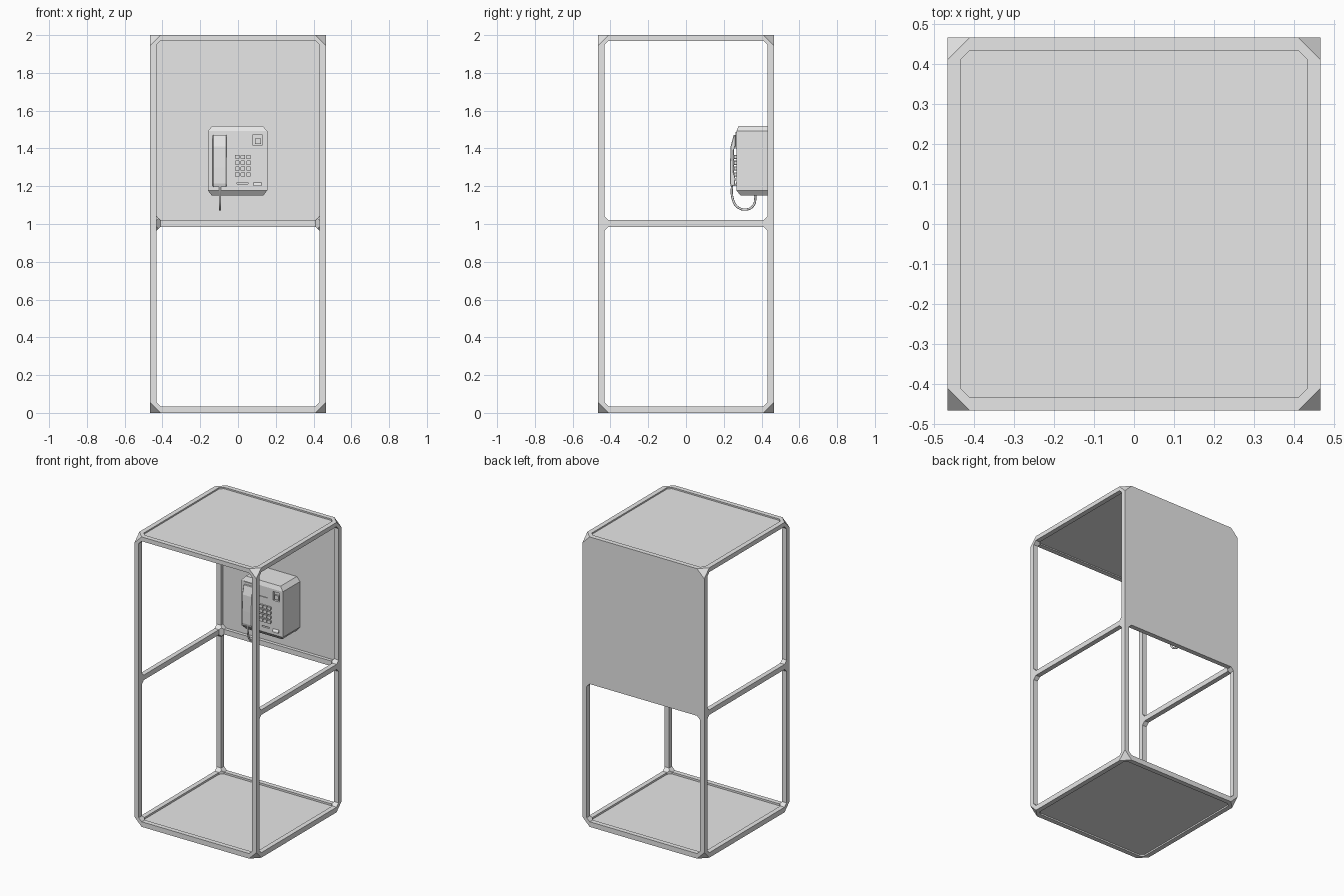
import bpy, bmesh
from mathutils import Vector

if "Cube" in bpy.data.objects:
    bpy.data.objects.remove(bpy.data.objects["Cube"], do_unlink=True)

grey = bpy.data.materials.new("light_grey_metal")
grey.use_nodes = True
GREY = (0.8, 0.8, 0.8, 1)
grey.diffuse_color = GREY
grey.node_tree.nodes["Principled BSDF"].inputs["Base Color"].default_value = GREY


def finish(bm, name):
    bmesh.ops.recalc_face_normals(bm, faces=bm.faces)
    mesh = bpy.data.meshes.new(name)
    bm.to_mesh(mesh)
    bm.free()
    mesh.materials.append(grey)
    ob = bpy.data.objects.new(name, mesh)
    bpy.context.collection.objects.link(ob)
    return ob


def prism_bm(profile, axis, start, end):
    """Extrude a 2D outline along an axis; outline uses the other two axes in order."""
    bm = bmesh.new()
    verts = []
    for point in profile:
        co = list(point)
        co.insert(axis, start)
        verts.append(bm.verts.new(co))
    face = bm.faces.new(verts)
    made = bmesh.ops.extrude_face_region(bm, geom=[face])["geom"]
    move = Vector((0, 0, 0))
    move[axis] = end - start
    bmesh.ops.translate(bm, vec=move, verts=[v for v in made if isinstance(v, bmesh.types.BMVert)])
    return bm


def rect(a0, a1, b0, b1, c=0.0):
    """Rectangle outline with its corners cut by c."""
    if c == 0:
        return [(a0, b0), (a1, b0), (a1, b1), (a0, b1)]
    return [(a0 + c, b0), (a1 - c, b0), (a1, b0 + c), (a1, b1 - c),
            (a1 - c, b1), (a0 + c, b1), (a0, b1 - c), (a0, b0 + c)]


def prism(name, profile, axis, start, end):
    return finish(prism_bm(profile, axis, start, end), name)


def slice_off(bm, point, normal):
    geom = bm.verts[:] + bm.edges[:] + bm.faces[:]
    cut = bmesh.ops.bisect_plane(bm, geom=geom, plane_co=point, plane_no=normal, clear_outer=True)
    edges = [e for e in cut["geom_cut"] if isinstance(e, bmesh.types.BMEdge)]
    bmesh.ops.holes_fill(bm, edges=edges)


def carve(ob, cutters):
    bpy.context.view_layer.objects.active = ob
    for cutter in cutters:
        mod = ob.modifiers.new("opening", "BOOLEAN")
        mod.operation = "DIFFERENCE"
        mod.solver = "EXACT"
        mod.object = cutter
        bpy.ops.object.modifier_apply(modifier=mod.name)
        bpy.data.objects.remove(cutter, do_unlink=True)


# Booth frame: block with clipped corners, carved into posts, rails and sheets
W, I, C = 0.465, 0.432, 0.022
LOW, HIGH = 0.035, 1.97
bm = prism_bm(rect(-W, W, -W, W), 2, 0, 2)
for sx in (-1, 1):
    for sy in (-1, 1):
        for z, sz in ((0, -1), (2, 1)):
            corner = Vector((sx * W, sy * W, z - sz * 0.055))
            slice_off(bm, corner, Vector((sx, sy, sz)))
frame = finish(bm, "booth_frame")
lower = rect(-I, I, LOW, 0.985, C)
upper = rect(-I, I, 1.02, HIGH, C)
plan = rect(-I, I, -I, I, C)
carve(frame, [
    prism("side_low", lower, 0, -1, 1),
    prism("side_high", upper, 0, -1, 1),
    prism("front_opening", rect(-I, I, LOW, HIGH, C), 1, -1, 0.1),
    prism("back_low", lower, 1, 0, 1),
    prism("back_high", upper, 1, 0, W - 0.01),
    prism("interior", plan, 2, 0.022, 1.978),
    prism("roof_recess", plan, 2, 1.99, 3),
    prism("floor_recess", plan, 2, -1, 0.01),
])

# Telephone housing
FACE = 0.267
outline = [(-0.14, 1.152), (0.135, 1.152), (0.155, 1.178), (0.155, 1.492), (0.13, 1.52),
           (-0.135, 1.52), (-0.16, 1.492), (-0.16, 1.178)]
bm = prism_bm(outline, 1, FACE, W - 0.005)
slice_off(bm, Vector((0, FACE, 1.492)), Vector((0, -1, 0.4)))
slice_off(bm, Vector((0, FACE, 1.178)), Vector((0, -1, -0.8)))
housing = finish(bm, "phone_housing")
carve(housing, [
    prism("display_cut", rect(-0.035, 0.045, 1.418, 1.475, 0.004), 1, 0.2, FACE + 0.005),
    prism("coin_cut", rect(0.08, 0.128, 1.415, 1.475), 1, 0.2, FACE + 0.015),
    prism("card_cut", rect(-0.005, 0.052, 1.211, 1.219), 1, 0.2, FACE + 0.015),
])
prism("coin_plate", rect(0.09, 0.122, 1.423, 1.452), 1, FACE + 0.002, FACE + 0.02)
prism("coin_return", [(FACE + 0.01, 1.2), (FACE - 0.01, 1.2), (FACE - 0.008, 1.21), (FACE + 0.01, 1.232)],
      0, 0.082, 0.125)

# Keypad buttons
for row in range(4):
    for col in range(3):
        x, z = -0.004 + col * 0.03, 1.262 + row * 0.031
        prism("keypad_button", rect(x - 0.012, x + 0.012, z - 0.011, z + 0.011, 0.003),
              1, FACE - 0.012, FACE + 0.005)

# Handset, its cradle and its cord
prism("handset_cradle", rect(-0.14, -0.052, 1.4, 1.488), 1, FACE - 0.006, FACE + 0.005)
grip = [(0.262, 1.472), (0.252, 1.47), (0.236, 1.41), (0.233, 1.3), (0.233, 1.215), (0.238, 1.197),
        (0.258, 1.205), (0.262, 1.24), (0.253, 1.27), (0.253, 1.39), (0.262, 1.415)]
bm = prism_bm(grip, 0, -0.134, -0.06)
bmesh.ops.recalc_face_normals(bm, faces=bm.faces)
rims = [e for e in bm.edges if abs(e.verts[0].co.x - e.verts[1].co.x) < 0.001]
bmesh.ops.bevel(bm, geom=rims, offset=0.003, segments=1, affect="EDGES")
finish(bm, "handset")

curve = bpy.data.curves.new("handset_cord", "CURVE")
curve.dimensions = "3D"
curve.bevel_depth = 0.006
curve.bevel_resolution = 2
curve.use_fill_caps = True
path = [(0.243, 1.21), (0.246, 1.14), (0.27, 1.092), (0.32, 1.077), (0.358, 1.1), (0.367, 1.16)]
spline = curve.splines.new("BEZIER")
spline.bezier_points.add(len(path) - 1)
for point, (y, z) in zip(spline.bezier_points, path):
    point.co = (-0.095, y, z)
    point.handle_left_type = point.handle_right_type = "AUTO"
curve.materials.append(grey)
cord = bpy.data.objects.new("handset_cord", curve)
bpy.context.collection.objects.link(cord)
